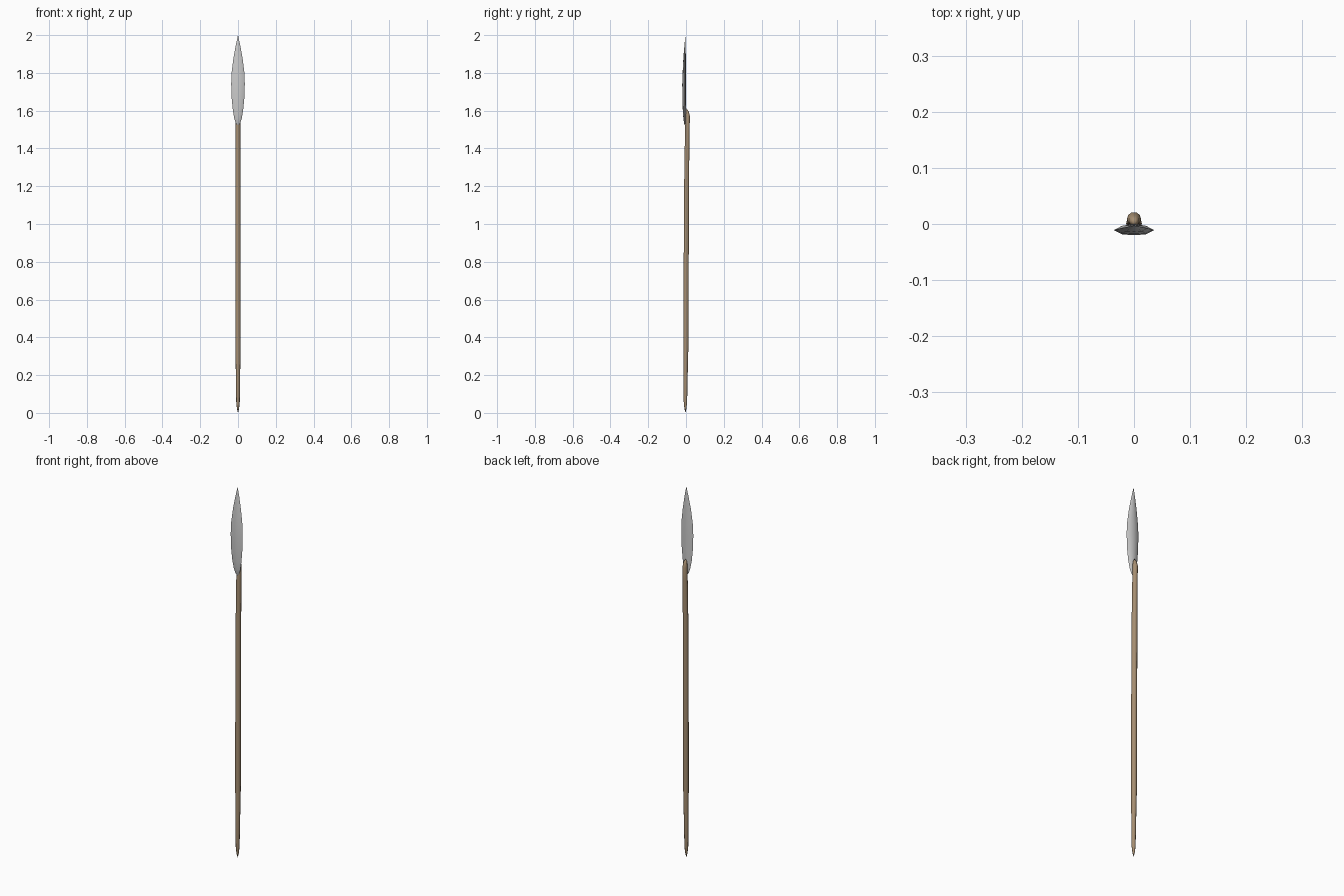
import bpy, bmesh
from math import cos, sin, pi

if "Cube" in bpy.data.objects:
    bpy.data.objects.remove(bpy.data.objects["Cube"])


def material(name, color):
    m = bpy.data.materials.new(name)
    m.diffuse_color = color
    m.use_nodes = True
    m.node_tree.nodes["Principled BSDF"].inputs["Base Color"].default_value = m.diffuse_color
    return m


def loft(name, rings, bottom, tip, mat, angle=30):
    """Skin a stack of closed rings; close both ends with a point."""
    bm = bmesh.new()
    loops = [[bm.verts.new(p) for p in ring] for ring in rings]
    n = len(loops[0])
    for a, b in zip(loops, loops[1:]):
        for i in range(n):
            j = (i + 1) % n
            bm.faces.new((a[i], a[j], b[j], b[i]))
    for loop, point in ((loops[0], bottom), (loops[-1], tip)):
        v = bm.verts.new(point)
        for i in range(n):
            bm.faces.new((loop[i], loop[(i + 1) % n], v))
    bmesh.ops.recalc_face_normals(bm, faces=bm.faces)
    me = bpy.data.meshes.new(name)
    bm.to_mesh(me)
    bm.free()
    ob = bpy.data.objects.new(name, me)
    bpy.context.collection.objects.link(ob)
    me.materials.append(mat)
    bpy.ops.object.select_all(action='DESELECT')
    ob.select_set(True)
    bpy.context.view_layer.objects.active = ob
    bpy.ops.object.shade_smooth_by_angle(angle=angle * pi / 180)
    return ob


# Wooden shaft: (z, centre y, radius), leaning slightly back, pointed butt
wood = material("wood", (0.38, 0.27, 0.165, 1))
SIDES = 10
shaft = [(0.025, -0.003, 0.006), (0.06, -0.003, 0.0095), (0.20, -0.002, 0.0115),
         (0.36, 0.000, 0.0135), (0.79, 0.001, 0.014), (1.30, 0.004, 0.0135),
         (1.50, 0.007, 0.0125), (1.57, 0.009, 0.0125), (1.595, 0.006, 0.009)]
loft("shaft",
     [[(r * cos(2 * pi * i / SIDES), y + r * sin(2 * pi * i / SIDES), z)
       for i in range(SIDES)] for z, y, r in shaft],
     (0, -0.003, 0), (0, 0.003, 1.612), wood, 50)

# Leaf blade: (z, half width, front y, edge y, back ridge y)
steel = material("steel", (0.92, 0.92, 0.90, 1))
blade = [(1.532, 0.011, -0.010, -0.006, -0.002), (1.56, 0.020, -0.014, -0.008, -0.001),
         (1.60, 0.027, -0.017, -0.010, 0.000), (1.66, 0.033, -0.019, -0.011, 0.000),
         (1.74, 0.036, -0.020, -0.011, 0.000), (1.80, 0.034, -0.018, -0.010, 0.000),
         (1.88, 0.024, -0.014, -0.008, -0.001), (1.95, 0.011, -0.008, -0.005, -0.002)]


def section(z, w, front, edge, back):
    mid_f = front + 0.18 * (edge - front)
    mid_b = back + 0.3 * (edge - back)
    return [(-w, edge, z), (-w * 0.6, mid_f, z), (0, front, z), (w * 0.6, mid_f, z),
            (w, edge, z), (w * 0.6, mid_b, z), (0, back, z), (-w * 0.6, mid_b, z)]


loft("blade", [section(*row) for row in blade], (0, -0.006, 1.522), (0, -0.003, 2.0), steel)
